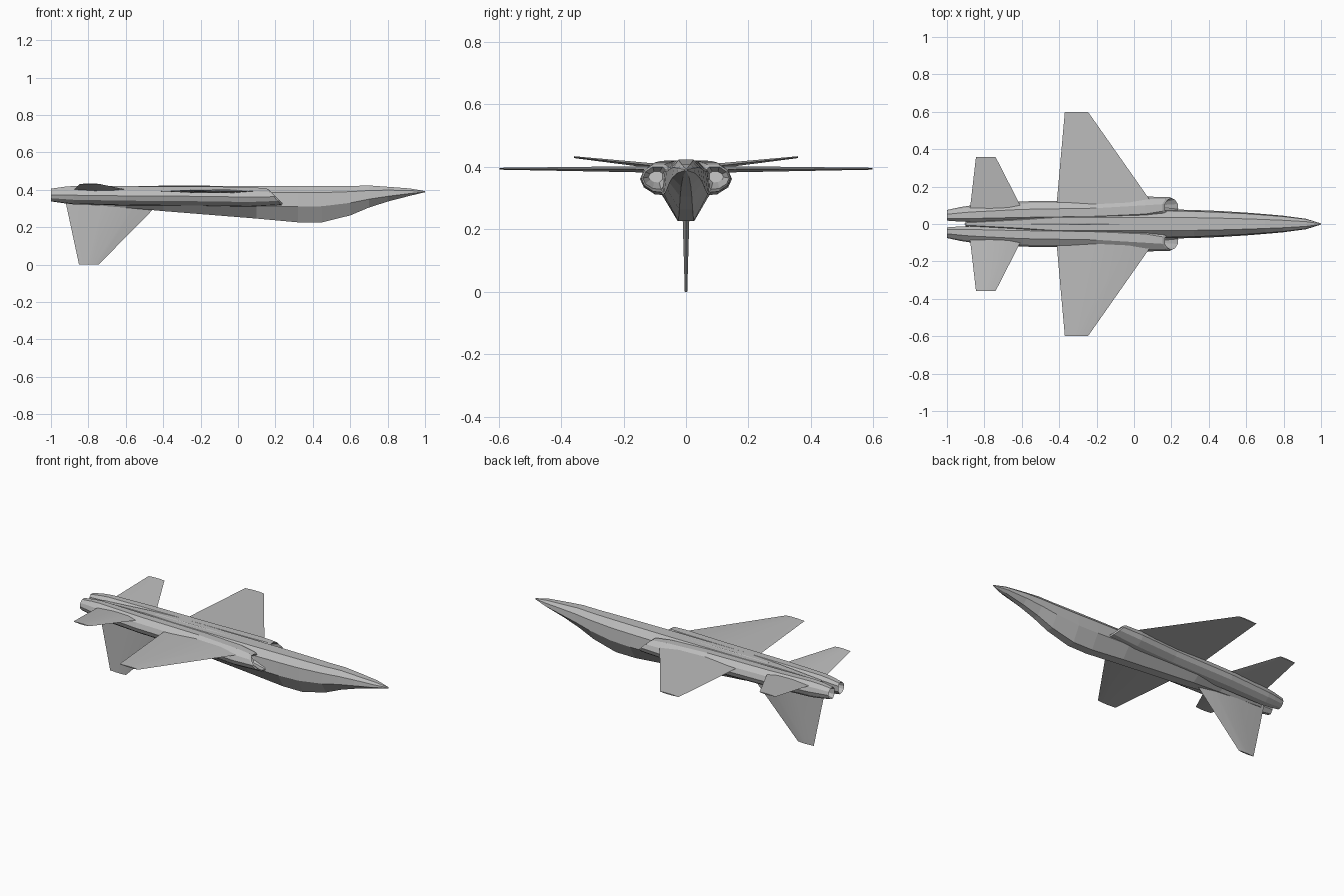
import bpy, bmesh, math

if "Cube" in bpy.data.objects:
    bpy.data.objects.remove(bpy.data.objects["Cube"])

grey = bpy.data.materials.new("light grey")
grey.diffuse_color = (0.5, 0.5, 0.5, 1)
grey.use_nodes = True
grey.node_tree.nodes["Principled BSDF"].inputs["Base Color"].default_value = grey.diffuse_color


def loft(name, sections, smooth=0):
    """Skin a list of equal-length closed rings and cap both ends."""
    bm = bmesh.new()
    rings = [[bm.verts.new(p) for p in ring] for ring in sections]
    n = len(rings[0])
    for a, b in zip(rings, rings[1:]):
        for i in range(n):
            j = (i + 1) % n
            bm.faces.new((a[i], a[j], b[j], b[i]))
    bm.faces.new(rings[0])
    bm.faces.new(rings[-1])
    bmesh.ops.recalc_face_normals(bm, faces=bm.faces)
    mesh = bpy.data.meshes.new(name)
    bm.to_mesh(mesh)
    bm.free()
    mesh.materials.append(grey)
    obj = bpy.data.objects.new(name, mesh)
    bpy.context.collection.objects.link(obj)
    if smooth:
        bpy.ops.object.select_all(action='DESELECT')
        bpy.context.view_layer.objects.active = obj
        obj.select_set(True)
        bpy.ops.object.shade_smooth_by_angle(angle=math.radians(smooth))
    return obj


# Fuselage: x, half width, top z, shoulder z, waist z, bottom z
stations = [
    (1.00, 0.003, 0.393, 0.391, 0.389, 0.387),
    (0.92, 0.028, 0.407, 0.396, 0.380, 0.368),
    (0.80, 0.044, 0.416, 0.398, 0.365, 0.337),
    (0.70, 0.053, 0.423, 0.396, 0.350, 0.305),
    (0.60, 0.061, 0.420, 0.390, 0.330, 0.263),
    (0.45, 0.070, 0.420, 0.385, 0.312, 0.226),
    (0.32, 0.075, 0.420, 0.385, 0.310, 0.226),
    (0.10, 0.080, 0.420, 0.385, 0.315, 0.246),
    (-0.40, 0.080, 0.420, 0.385, 0.325, 0.286),
    (-0.60, 0.050, 0.418, 0.385, 0.340, 0.304),
    (-0.90, 0.014, 0.405, 0.385, 0.350, 0.328),
]
rings = []
for x, w, top, shoulder, waist, bottom in stations:
    half = [(0.45 * w, top), (0.9 * w, shoulder), (w, waist), (0.35 * w, bottom)]
    rings.append([(x, y, z) for y, z in half] +
                 [(x, -y, z) for y, z in reversed(half)])
loft("fuselage", rings)

# Engine ducts: x, inner y, outer y, bottom z, top z, rake of the intake
ducts = [
    (0.15, 0.075, 0.120, 0.350, 0.385, -1.0),
    (0.20, 0.060, 0.138, 0.328, 0.400, -1.0),
    (0.19, 0.050, 0.143, 0.318, 0.408, -0.9),
    (0.06, 0.030, 0.147, 0.308, 0.414, 0),
    (-0.20, 0.020, 0.128, 0.312, 0.418, 0),
    (-0.60, 0.014, 0.121, 0.316, 0.419, 0),
    (-0.88, 0.012, 0.098, 0.322, 0.420, 0),
    (-0.93, 0.013, 0.090, 0.328, 0.416, 0),
    (-1.00, 0.018, 0.075, 0.338, 0.406, 0),
    (-0.96, 0.027, 0.066, 0.348, 0.396, 0),
]
# Cross-section as fractions of width and height
outline = [(0, 0.3), (0.25, 0), (0.6, 0.04), (0.9, 0.25),
           (1, 0.5), (0.9, 0.78), (0.6, 1), (0.2, 1), (0, 0.8)]
for side, label in ((1, "left"), (-1, "right")):
    rings = []
    for x, y0, y1, z0, z1, rake in ducts:
        ring = []
        for u, v in outline:
            z = z0 + v * (z1 - z0)
            y = y0 + u * (y1 - y0)
            ring.append((x + rake * (z - 0.365), side * y, z))
        rings.append(ring)
    loft(label + "_engine_duct", rings)


def blade(name, root, tip, place):
    """Tapered aerofoil; root and tip are (front x, back x, span, rise, half thickness)."""
    rings = []
    for front, back, span, rise, t in (root, tip):
        chord = front - back
        ring = [(0, 0), (0.25, t), (0.6, t), (1, 0), (0.6, -t), (0.25, -t)]
        rings.append([place(front - f * chord, span, rise + h) for f, h in ring])
    return loft(name, rings, 25)


# Main wings and rising tailplanes
for side, label in ((1, "left"), (-1, "right")):
    def outward(x, span, rise, s=side):
        return (x, s * span, rise)
    blade(label + "_wing", (0.126, -0.417, 0.07, 0.392, 0.011),
          (-0.245, -0.37, 0.598, 0.394, 0.003), outward)
    blade(label + "_tailplane", (-0.585, -0.88, 0.055, 0.398, 0.009),
          (-0.74, -0.845, 0.358, 0.431, 0.003), outward)

# Vertical fin hanging below the tail
blade("tail_fin", (-0.40, -0.925, 0.35, 0, 0.014),
      (-0.745, -0.85, 0.0, 0, 0.004), lambda x, span, rise: (x, rise, span))

# Thin spine along the flat back
loft("spine", [[(x, -w, 0.416), (x, w, 0.416), (x, 0, 0.416 + h)]
               for x, w, h in ((0.0, 0.004, 0.004), (-0.3, 0.012, 0.007),
                               (-0.55, 0.006, 0.004))])
